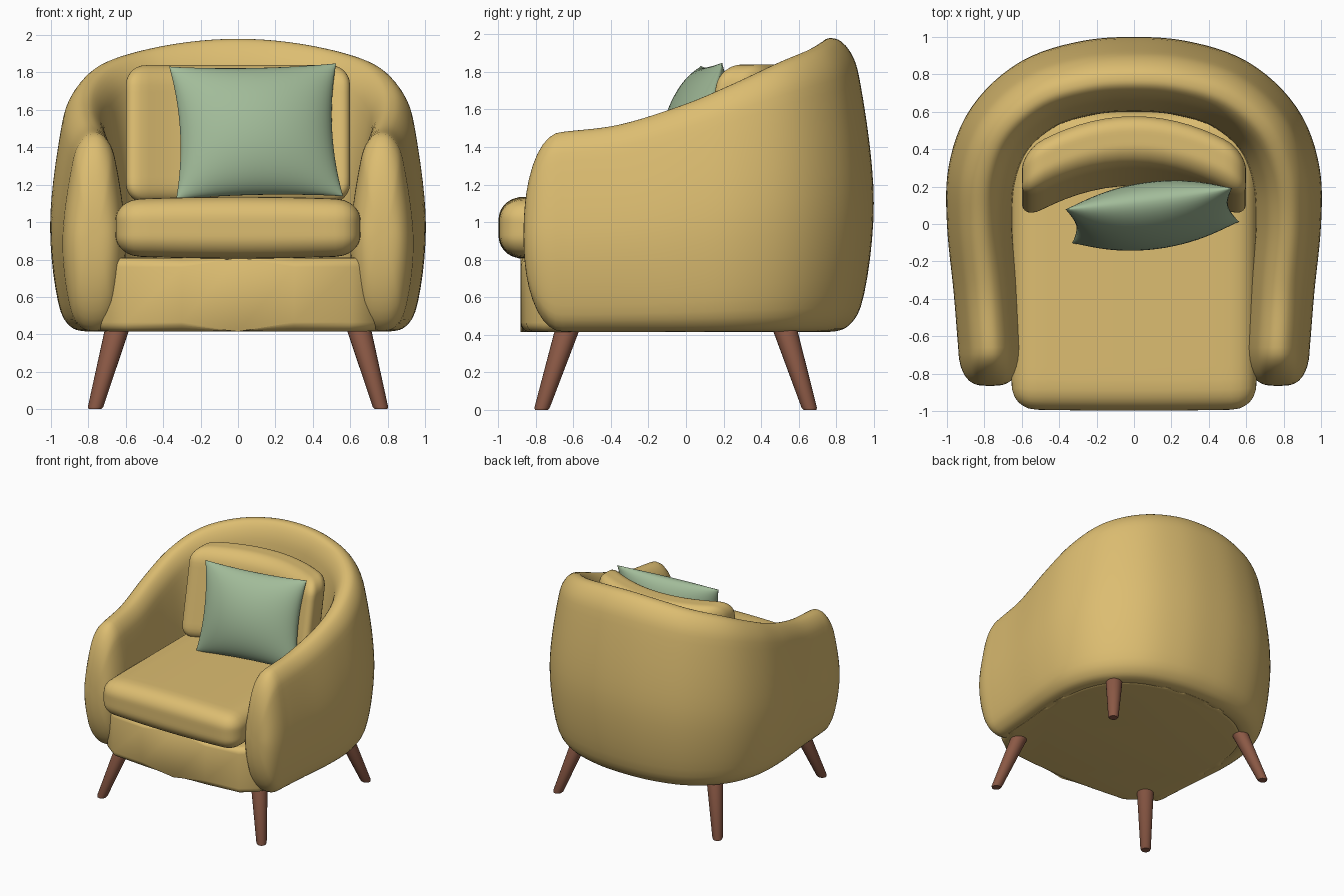
import bpy, bmesh, math
from mathutils import Vector, Matrix

if "Cube" in bpy.data.objects:
    bpy.data.objects.remove(bpy.data.objects["Cube"])


def material(name, rgb):
    m = bpy.data.materials.new(name)
    m.diffuse_color = (*rgb, 1)
    m.use_nodes = True
    m.node_tree.nodes["Principled BSDF"].inputs["Base Color"].default_value = m.diffuse_color
    return m


MUSTARD = material("mustard fabric", (0.72, 0.51, 0.165))
GREEN = material("sage fabric", (0.36, 0.50, 0.32))
WOOD = material("brown wood", (0.26, 0.10, 0.06))


def finish(name, bm, mat, sharp=None):
    bmesh.ops.recalc_face_normals(bm, faces=bm.faces[:])
    me = bpy.data.meshes.new(name)
    bm.to_mesh(me)
    bm.free()
    me.materials.append(mat)
    me.shade_smooth()
    if sharp:
        me.set_sharp_from_angle(angle=math.radians(sharp))
    ob = bpy.data.objects.new(name, me)
    bpy.context.collection.objects.link(ob)
    return ob


def spline(pts, n, closed=False):
    """Catmull-Rom samples through points of any dimension."""
    pts = [Vector(p) for p in pts]
    k = len(pts)
    if closed:
        get = lambda i: pts[i % k]
    else:
        ext = [2 * pts[0] - pts[1]] + pts + [2 * pts[-1] - pts[-2]]
        get = lambda i: ext[i + 1]
    out = []
    for i in range(k if closed else k - 1):
        a, b, c, d = (get(i + j) for j in (-1, 0, 1, 2))
        for s in range(n):
            t = s / n
            out.append(0.5 * (2 * b + (c - a) * t + (2 * a - 5 * b + 4 * c - d) * t * t
                              + (3 * b - a - 3 * c + d) * t ** 3))
    if not closed:
        out.append(pts[-1])
    return out


def ease(t):
    return math.sin(max(-1, min(1, t)) * math.pi / 2)


def cushion(name, half, radius, mat, deform):
    """Rounded box with dense edges, then reshaped by deform."""
    bm = bmesh.new()
    bmesh.ops.create_cube(bm, size=2)
    bmesh.ops.subdivide_edges(bm, edges=bm.edges[:], cuts=23, use_grid_fill=True)
    for v in bm.verts:
        p = Vector([ease(c) * h for c, h in zip(v.co, half)])
        core = Vector([max(-h + r, min(h - r, c)) for c, h, r in zip(p, half, radius)])
        d = Vector([(a - b) / r for a, b, r in zip(p, core, radius)])
        if d.length > 0:
            d.normalize()
        v.co = deform(core + Vector([a * r for a, r in zip(d, radius)]))
    return finish(name, bm, mat)


# Wraparound shell: crest line (x, y, top z, outer width)
BOTTOM, INNER = 0.42, 0.17
half_path = [(.77, -.66, 1.48, .17), (.79, -.35, 1.52, .175), (.82, 0, 1.63, .18),
             (.80, .27, 1.745, .195), (.70, .50, 1.85, .21), (.50, .67, 1.92, .225),
             (.25, .75, 1.965, .23), (0, .77, 1.98, .23)]
path = spline(half_path + [(-x, y, z, w) for x, y, z, w in half_path[-2::-1]], 6)
outer = [(.26, .987), (.52, .936), (.68, .853), (.91, .63), (1, .436),
         (.91, .244), (.70, .083), (.43, .02), (.15, 0)]
section = spline([(0, 1)] + outer + [(-u, f) for u, f in outer[::-1]], 3, closed=True)

bm = bmesh.new()
rings = []


def ring(p, normal, su=1.0, sz=1.0, forward=0.0):
    zc = 0.93
    vs = []
    for u, f in section:
        off = u * (p[3] if u > 0 else INNER) * su
        z = BOTTOM + f * (p[2] - BOTTOM)
        vs.append(bm.verts.new((p[0] + normal[0] * off, p[1] + normal[1] * off - forward,
                                zc + (z - zc) * sz)))
    rings.append(vs)


caps = [math.radians(a) for a in (10, 20, 30, 40, 50, 60, 68, 75, 81, 85, 88)]
for a in caps[::-1]:
    ring(path[0], (1, 0), math.cos(a) ** .6, math.cos(a) ** .9, .205 * math.sin(a))
for i, p in enumerate(path):
    t = path[min(i + 1, len(path) - 1)] - path[max(i - 1, 0)]
    n = Vector((t[1], -t[0])).normalized()
    if i in (0, len(path) - 1):
        n = Vector((1 if i == 0 else -1, 0))
    ring(p, n)
for a in caps:
    ring(path[-1], (-1, 0), math.cos(a) ** .6, math.cos(a) ** .9, .205 * math.sin(a))
m = len(section)
for r0, r1 in zip(rings, rings[1:]):
    for j in range(m):
        bm.faces.new((r0[j], r0[(j + 1) % m], r1[(j + 1) % m], r1[j]))
bm.faces.new(rings[0])
bm.faces.new(rings[-1])
finish("wraparound_shell", bm, MUSTARD)

# Seat base filling the shell, with a gently bowed front
bm = bmesh.new()
front = [(-.72, -.76), (-.60, -.85), (-.3, -.878), (0, -.882),
         (.3, -.878), (.60, -.85), (.72, -.76)]
outline = [(p[0], p[1]) for p in path] + front
face = bm.faces.new([bm.verts.new((x, y, 0.415)) for x, y in outline])
ext = bmesh.ops.extrude_face_region(bm, geom=[face])
for v in ext["geom"]:
    if isinstance(v, bmesh.types.BMVert):
        v.co.z = 0.81
rims = [e for e in bm.edges if abs(e.verts[0].co.z - e.verts[1].co.z) < 1e-4]
bmesh.ops.bevel(bm, geom=rims, offset=0.05, segments=5, profile=0.5, affect='EDGES')
finish("seat_base", bm, MUSTARD, 50)

# Seat cushion with a slight crown
cushion("seat_cushion", (.655, .80, .15), (.13, .13, .11), MUSTARD,
        lambda p: Vector((p.x, p.y - .19 - .008 * (1 - (p.x / .655) ** 2),
                          p.z + .97 + .015 * (p.z / .15) * (1 - (p.x / .655) ** 2))))

# Back cushion, bent around the sitter and leaning back
cushion("back_cushion", (.6, .135, .37), (.11, .10, .11), MUSTARD,
        lambda p: Vector((p.x, p.y + .39 + .19 * p.z - .19 * (p.x / .6) ** 2, p.z + 1.47)))

# Throw pillow with pinched edges and pointed corners
bm = bmesh.new()
for side in (-1, 1):
    g = bmesh.ops.create_grid(bm, x_segments=28, y_segments=28, size=1)
    for v in g["verts"]:
        u, w = ease(v.co.x), ease(v.co.y)
        puff = max(0, (1 - u * u) * (1 - w * w)) ** .55
        v.co = (.45 * u * (1 - .09 * (1 - w * w)), side * .165 * puff,
                .367 * w * (1 - .05 * (1 - u * u)))
bmesh.ops.remove_doubles(bm, verts=bm.verts[:], dist=1e-5)
pose = (Matrix.Translation((.097, .045, 1.485)) @ Matrix.Rotation(math.radians(7), 4, 'Z')
        @ Matrix.Rotation(math.radians(-14.6), 4, 'X') @ Matrix.Rotation(-.02, 4, 'Y'))
bmesh.ops.transform(bm, matrix=pose, verts=bm.verts[:])
finish("throw_pillow", bm, GREEN, 70)


# Splayed tapered legs, cut level with the floor
def leg(name, top, foot):
    bm = bmesh.new()
    loops = []
    for z, r in ((0, .034), (.012, .041), (.45, .067)):
        k = z / .45
        cx, cy = (f + (t - f) * k for f, t in zip(foot, top))
        loops.append([bm.verts.new((cx + r * math.cos(a * math.pi / 12),
                                    cy + r * math.sin(a * math.pi / 12), z))
                      for a in range(24)])
    for l0, l1 in zip(loops, loops[1:]):
        for j in range(24):
            bm.faces.new((l0[j], l0[(j + 1) % 24], l1[(j + 1) % 24], l1[j]))
    bm.faces.new(loops[0])
    bm.faces.new(loops[-1])
    finish(name, bm, WOOD, 40)


for s, label in ((-1, "left"), (1, "right")):
    leg("front_leg_" + label, (s * .64, -.625), (s * .765, -.77))
    leg("back_leg_" + label, (s * .64, .52), (s * .765, .66))
